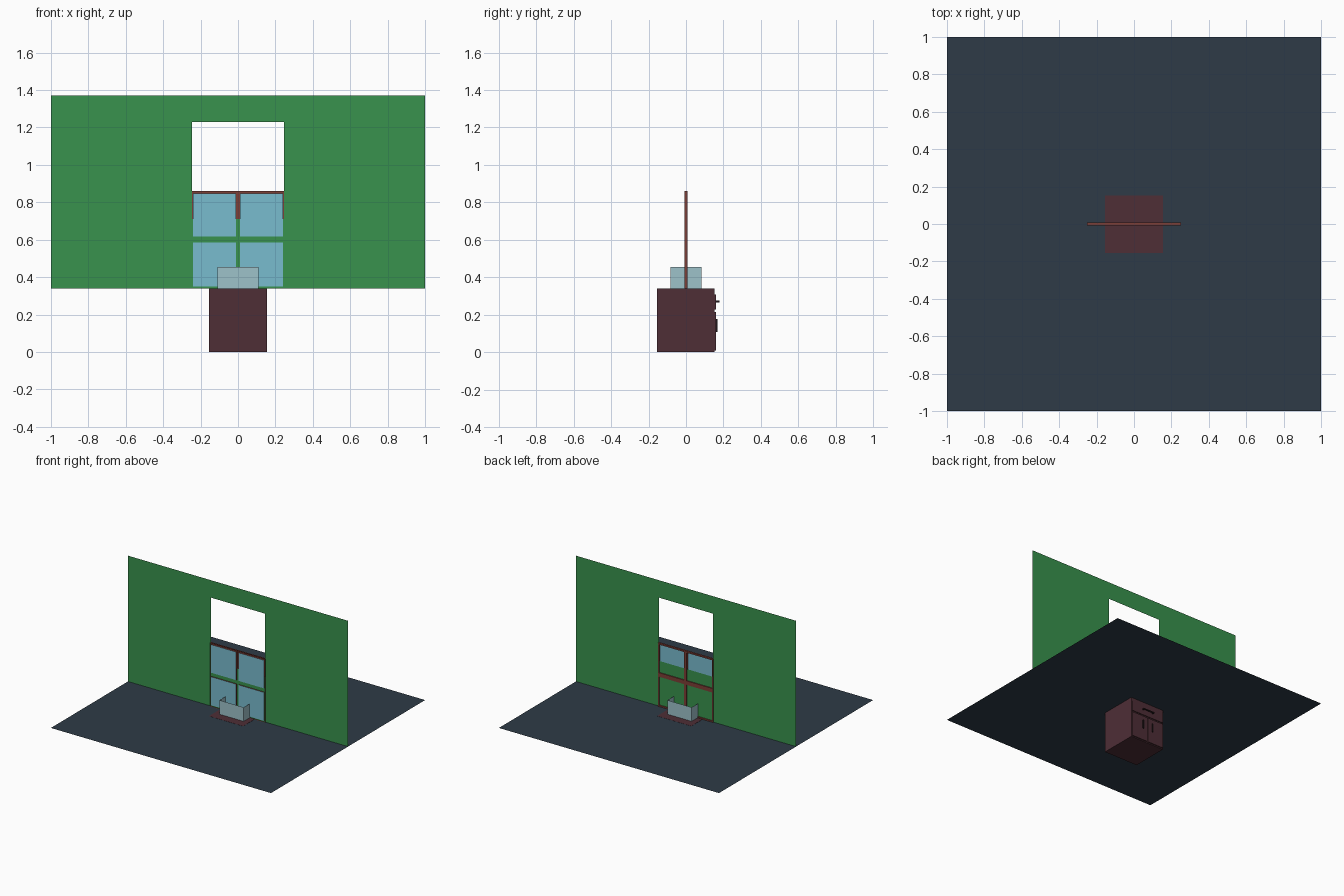
import bpy, bmesh

if "Cube" in bpy.data.objects:
    bpy.data.objects.remove(bpy.data.objects["Cube"])


def material(name, r, g, b):
    lin = lambda c: ((c / 255 + 0.055) / 1.055) ** 2.4 if c > 10 else c / 255 / 12.92
    m = bpy.data.materials.new(name)
    m.diffuse_color = (lin(r), lin(g), lin(b), 1)
    m.use_nodes = True
    m.node_tree.nodes["Principled BSDF"].inputs["Base Color"].default_value = m.diffuse_color
    return m


FLOOR = material("slate floor", 46, 59, 71)
GREEN = material("green wall", 56, 146, 77)
WOOD = material("dark wood", 78, 46, 54)
FRAME = material("red brown frame", 124, 62, 54)
GLASS = material("blue glass", 121, 188, 207)
BASIN = material("pale basin", 158, 194, 202)
BLACK = material("black handle", 32, 22, 25)


def build(name, quads, mats):
    """Object from (corner list, material index) quads."""
    bm = bmesh.new()
    for pts, mi in quads:
        bm.faces.new([bm.verts.new(p) for p in pts]).material_index = mi
    bmesh.ops.remove_doubles(bm, verts=bm.verts, dist=1e-5)
    me = bpy.data.meshes.new(name)
    bm.to_mesh(me)
    bm.free()
    for m in mats:
        me.materials.append(m)
    ob = bpy.data.objects.new(name, me)
    bpy.context.collection.objects.link(ob)
    return ob


def box(name, x0, x1, y0, y1, z0, z1, mat):
    bm = bmesh.new()
    bmesh.ops.create_cube(bm, size=1)
    for v in bm.verts:
        v.co = (x1 if v.co.x > 0 else x0, y1 if v.co.y > 0 else y0, z1 if v.co.z > 0 else z0)
    me = bpy.data.meshes.new(name)
    bm.to_mesh(me)
    bm.free()
    me.materials.append(mat)
    bpy.context.collection.objects.link(bpy.data.objects.new(name, me))


def upright(x0, x1, z0, z1, y):
    return [(x0, y, z0), (x1, y, z0), (x1, y, z1), (x0, y, z1)]


def tube(x0, x1, y0, y1, z0, z1, mi=0):
    """Four vertical sides, open above and below."""
    c = [(x0, y0), (x1, y0), (x1, y1), (x0, y1)]
    return [([(*a, z0), (*b, z0), (*b, z1), (*a, z1)], mi) for a, b in zip(c, c[1:] + c[:1])]


def sleeve(x0, x1, z0, z1, y0, y1, mi=0):
    """Four sides running along y, open at front and back."""
    c = [(x0, z0), (x1, z0), (x1, z1), (x0, z1)]
    return [([(a[0], y0, a[1]), (b[0], y0, b[1]), (b[0], y1, b[1]), (a[0], y1, a[1])], mi)
            for a, b in zip(c, c[1:] + c[:1])]


# floor sheet
build("floor", [([(-1, -1, .339), (1, -1, .339), (1, 1, .339), (-1, 1, .339)], 0)], [FLOOR])

# wall sheet with window opening
wx, wz = [-1, -.247, .247, 1], [.339, .71, 1.229, 1.372]
build("wall", [(upright(wx[i], wx[i + 1], wz[j], wz[j + 1], 0), 0)
               for i in range(3) for j in range(3) if (i, j) != (1, 1)], [GREEN])

# window: frame facing the back, four panes at the front
xs = [-.25, -.241, -.011, .011, .241, .25]
zs = [.339, .35, .584, .617, .848, .86]
F, B = -.008, .008
quads = sleeve(xs[0], xs[-1], zs[0], zs[-1], F, B)
for i in range(5):
    for j in range(5):
        cell = (xs[i], xs[i + 1], zs[j], zs[j + 1])
        if i % 2 and j % 2:
            quads += sleeve(*cell, F, B)
            quads.append((upright(*cell, F), 1))
        else:
            quads.append((upright(*cell, B), 0))
build("window", quads, [FRAME, GLASS])

# open basin
build("basin", tube(-.11, .11, -.084, .084, .339, .455), [BASIN])

# cabinet with drawer, doors and handles on its back side
box("cabinet_body", -.155, .155, -.155, .153, 0, .34, WOOD)
box("drawer_front", -.15, .15, .153, .16, .226, .308, WOOD)
box("drawer_handle", -.05, .05, .172, .178, .265, .275, BLACK)
for s in (-1, 1):
    box("drawer_handle_post", s * .046 - .004, s * .046 + .004, .16, .172, .265, .275, BLACK)
    a, b = sorted((s * .004, s * .15))
    box("door", a, b, .153, .161, .008, .214, WOOD)
    box("door_handle", s * .045 - .005, s * .045 + .005, .161, .168, .107, .177, BLACK)
